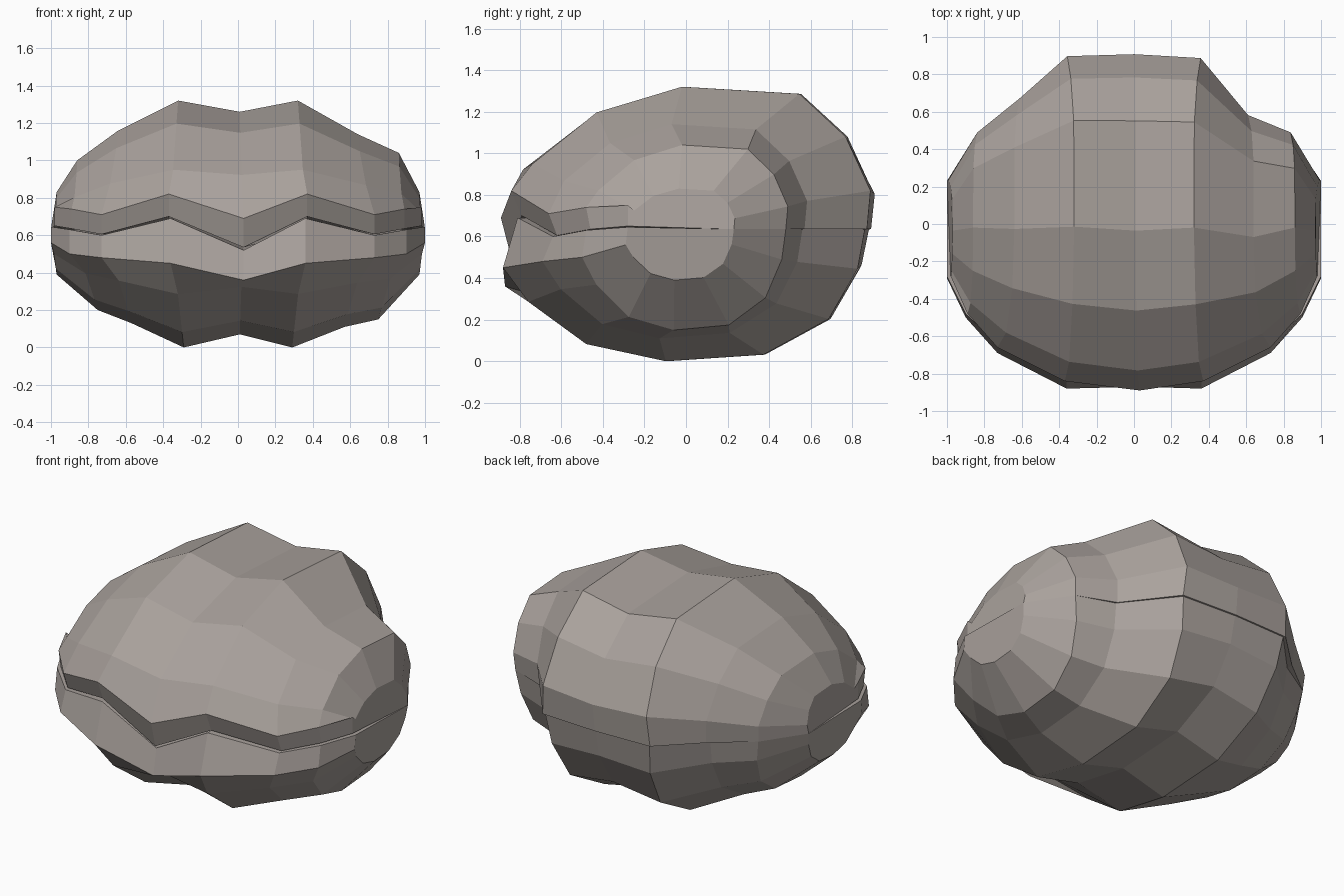
import bpy, bmesh

if "Cube" in bpy.data.objects:
    bpy.data.objects.remove(bpy.data.objects["Cube"])

SEAM = 0.635  # height of the hinge line at the back

shell = bpy.data.materials.new("taupe_shell")
shell.diffuse_color = (0.40, 0.36, 0.335, 1)
shell.use_nodes = True
shell.node_tree.nodes["Principled BSDF"].inputs["Base Color"].default_value = shell.diffuse_color

# Rib profile from back to front: (share of depth, share of height)
UPPER_PROFILE = [(-.01, .27), (.06, .65), (.19, .95), (.52, 1), (.76, .82), (.94, .46)]
LOWER_PROFILE = [(.02, .30), (.10, .68), (.28, .95), (.55, 1), (.77, .87), (.93, .55)]

# Rib columns from the middle outwards:
# x back, x front, x crown, y back, y lip band, y lip edge, z lip band, z lip edge, z crown
UPPER = [(0, .03, .01, .89, -.89, -.85, .69, .535, 1.26),
         (.37, .37, .32, .87, -.84, -.79, .82, .70, 1.32),
         (.60, .73, .64, .57, -.66, -.62, .71, .605, 1.14),
         (.83, .89, .86, .48, -.48, -.46, .74, .635, 1.04),
         (1.0, .98, .97, .23, -.28, -.28, .75, .65, .83)]
LOWER = [(0, .03, .01, .88, -.87, -.84, .36, .52, .07),
         (.36, .36, .29, .86, -.88, -.81, .45, .69, 0),
         (.60, .73, .57, .56, -.69, -.64, .48, .60, .11),
         (.83, .90, .75, .48, -.50, -.48, .50, .63, .15),
         (1.0, 1.0, .97, .23, -.29, -.28, .56, .645, .39)]


def column(side, data, profile):
    """Closed loop of points for one rib column."""
    xb, xf, xt, yb, y_band, y_lip, z_band, z_lip, z_crown = data
    pts = [(side * xb, yb, SEAM)]
    for s, h in profile:
        x = xb + (xf - xb) * s
        x += (xt - x) * h
        pts.append((side * x, yb + (y_band - yb) * s, SEAM + (z_crown - SEAM) * h))
    pts.append((side * xf, y_band, z_band))
    pts.append((side * xf, y_lip, z_lip))
    return pts


def valve(name, columns, profile, left_back, left_crown):
    left = [c[:3] + (c[3] + d,) + c[4:8] + (c[8] + e,)
            for c, d, e in zip(columns[1:], left_back, left_crown)]
    loops = [column(-1, c, profile) for c in reversed(left)]
    loops += [column(1, c, profile) for c in columns]
    bm = bmesh.new()
    rows = [[bm.verts.new(p) for p in loop] for loop in loops]
    n = len(rows[0])
    for a, b in zip(rows, rows[1:]):
        for j in range(n):
            k = (j + 1) % n
            bm.faces.new((a[j], a[k], b[k], b[j]))
    bm.faces.new(rows[0])
    bm.faces.new(rows[-1])
    bmesh.ops.recalc_face_normals(bm, faces=bm.faces)
    me = bpy.data.meshes.new(name)
    bm.to_mesh(me)
    bm.free()
    me.materials.append(shell)
    ob = bpy.data.objects.new(name, me)
    bpy.context.collection.objects.link(ob)
    return ob


# Left side differs slightly from the right: deeper third rib, flatter outer rib
valve("upper_shell", UPPER, UPPER_PROFILE, (.01, .09, 0, 0), (0, .02, -.04, 0))
valve("lower_shell", LOWER, LOWER_PROFILE, (.01, .06, 0, 0), (0, .02, .05, 0))
